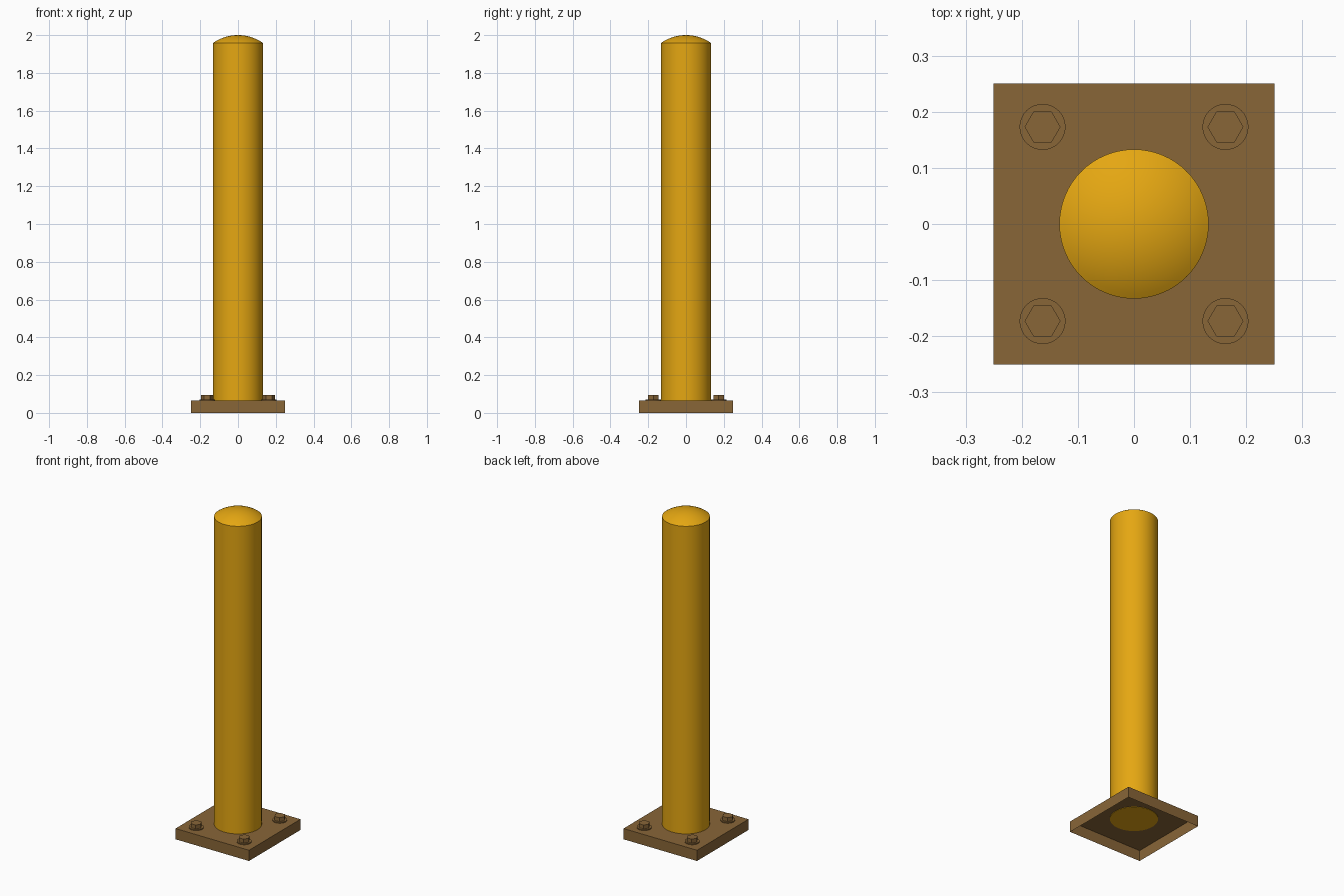
import bpy, math

if "Cube" in bpy.data.objects:
    bpy.data.objects.remove(bpy.data.objects["Cube"])

PLATE_HALF, PLATE_TOP = 0.25, 0.066
POLE_R, POLE_TOP, DOME_H = 0.133, 1.958, 0.042


def material(name, rgb):
    m = bpy.data.materials.new(name)
    m.diffuse_color = (*rgb, 1)
    m.use_nodes = True
    m.node_tree.nodes["Principled BSDF"].inputs["Base Color"].default_value = m.diffuse_color
    return m


yellow = material("safety_yellow", (0.78, 0.385, 0.006))
brown = material("brown_steel", (0.25, 0.133, 0.039))


def stack(name, profile, sides, mat, loc=(0, 0, 0), turn=0.0, cap_bottom=False, smooth=False):
    """Lathe (radius, z) rings from bottom to top, closing the top."""
    verts, faces = [], []
    for r, z in profile:
        for i in range(sides):
            a = turn + 2 * math.pi * i / sides
            verts.append((r * math.cos(a), r * math.sin(a), z))
    for k in range(len(profile) - 1):
        for i in range(sides):
            j = (i + 1) % sides
            faces.append((k * sides + i, k * sides + j, (k + 1) * sides + j, (k + 1) * sides + i))
    last = (len(profile) - 1) * sides
    faces.append(tuple(range(last, last + sides)))
    if cap_bottom:
        faces.append(tuple(reversed(range(sides))))
    mesh = bpy.data.meshes.new(name)
    mesh.from_pydata(verts, [], faces)
    mesh.materials.append(mat)
    ob = bpy.data.objects.new(name, mesh)
    ob.location = loc
    bpy.context.collection.objects.link(ob)
    if smooth:
        bpy.ops.object.select_all(action='DESELECT')
        ob.select_set(True)
        bpy.context.view_layer.objects.active = ob
        bpy.ops.object.shade_smooth_by_angle(angle=math.radians(25))
    return ob


# Square base plate: thin shell, open underneath
corner = PLATE_HALF * math.sqrt(2)
stack("base_plate", [(corner, 0), (corner, PLATE_TOP)], 4, brown, turn=math.pi / 4)

# Round post with a shallow spherical dome
sphere_r = (POLE_R ** 2 + DOME_H ** 2) / (2 * DOME_H)
half_angle = math.asin(POLE_R / sphere_r)
profile = [(POLE_R, PLATE_TOP - 0.002), (POLE_R, POLE_TOP)]
for i in range(1, 13):
    a = half_angle * (1 - i / 12.2)
    profile.append((sphere_r * math.sin(a), POLE_TOP + DOME_H - sphere_r * (1 - math.cos(a))))
stack("post", profile, 64, yellow, cap_bottom=True, smooth=True)

# Four hex bolts on round washers
for sx in (-1, 1):
    for sy in (-1, 1):
        loc = (sx * 0.163, sy * 0.173, PLATE_TOP)
        stack("washer", [(0.041, 0), (0.041, 0.006)], 32, brown, loc, smooth=True)
        stack("bolt_head", [(0.032, 0.006), (0.032, 0.03)], 6, brown, loc)
